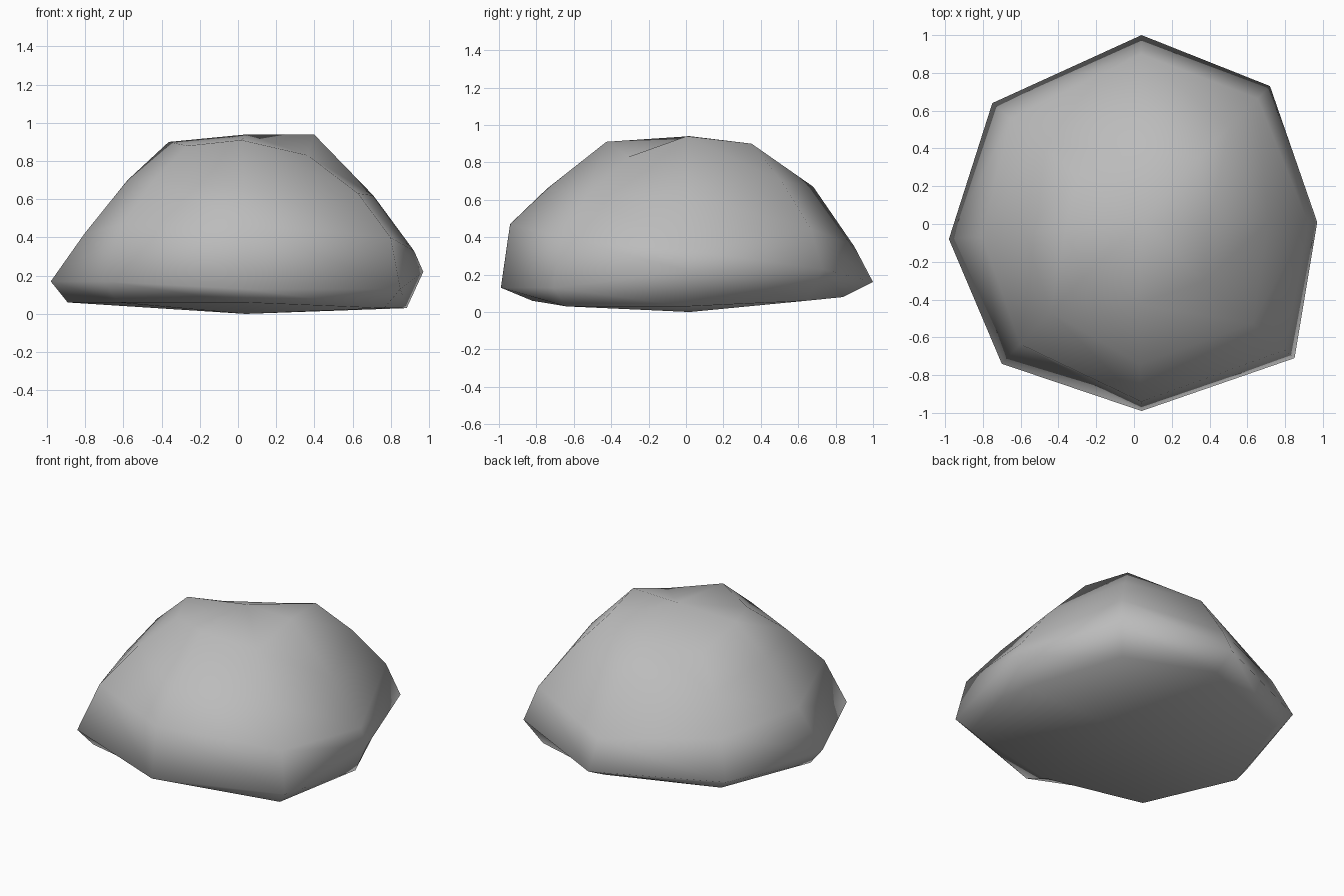
import bpy
import bmesh

cube = bpy.data.objects.get("Cube")
if cube:
    bpy.data.objects.remove(cube, do_unlink=True)

# Plain grey stone colour
stone = bpy.data.materials.new("stone_grey")
stone.use_nodes = True
stone.diffuse_color = (0.5, 0.5, 0.5, 1)
stone.node_tree.nodes["Principled BSDF"].inputs["Base Color"].default_value = (0.5, 0.5, 0.5, 1)

# Widest outline of the boulder, counter-clockwise from the +x side
outline = [(.97, .01), (.72, .73), (.04, 1), (-.75, .64),
           (-.98, -.08), (-.7, -.74), (.04, -.99), (.85, -.71)]

# Each layer shrinks the outline per corner, with a height in hundredths per corner
layers = {
    "crown": ([41, 48, 39, 40, 37, 38, 43, 43], [94, 90, 80, 78, 90, 88, 91, 83]),
    "shoulder": ([73, 70, 68, 68, 59, 63, 75, 74], [62, 70, 67, 62, 70, 70, 66, 63]),
    "flank": ([95, 91, 90, 87, 82, 86, 95, 94], [33, 45, 35, 40, 42, 47, 47, 40]),
    "widest": ([100] * 8, [22, 23, 16, 16, 17, 17, 13, 13]),
    "foot": ([91, 88, 84, 88, 91, 90, 83, 90], [3, 6, 8, 7, 6, 6, 6, 3]),
}


def add_layer(bm, scales, heights):
    """One closed ring of corners following the outline."""
    return [bm.verts.new((x * s / 100, y * s / 100, h / 100))
            for (x, y), s, h in zip(outline, scales, heights)]


def pairs(ring):
    """Neighbouring corners around a ring."""
    return zip(ring, ring[1:] + ring[:1])


bm = bmesh.new()
rings = [add_layer(bm, *layer) for layer in layers.values()]

# Side bands between the layers
for upper, lower in zip(rings, rings[1:]):
    for (a, b), (c, d) in zip(pairs(upper), pairs(lower)):
        bm.faces.new((a, c, d, b))

# Top and bottom caps
peak = bm.verts.new((.05, .02, .94))
base = bm.verts.new((.04, .02, 0))
for a, b in pairs(rings[0]):
    bm.faces.new((a, b, peak))
for a, b in pairs(rings[-1]):
    bm.faces.new((b, a, base))

bmesh.ops.recalc_face_normals(bm, faces=bm.faces)
for face in bm.faces:
    face.smooth = True

mesh = bpy.data.meshes.new("boulder")
bm.to_mesh(mesh)
bm.free()
mesh.materials.append(stone)
boulder = bpy.data.objects.new("boulder", mesh)
bpy.context.collection.objects.link(boulder)
